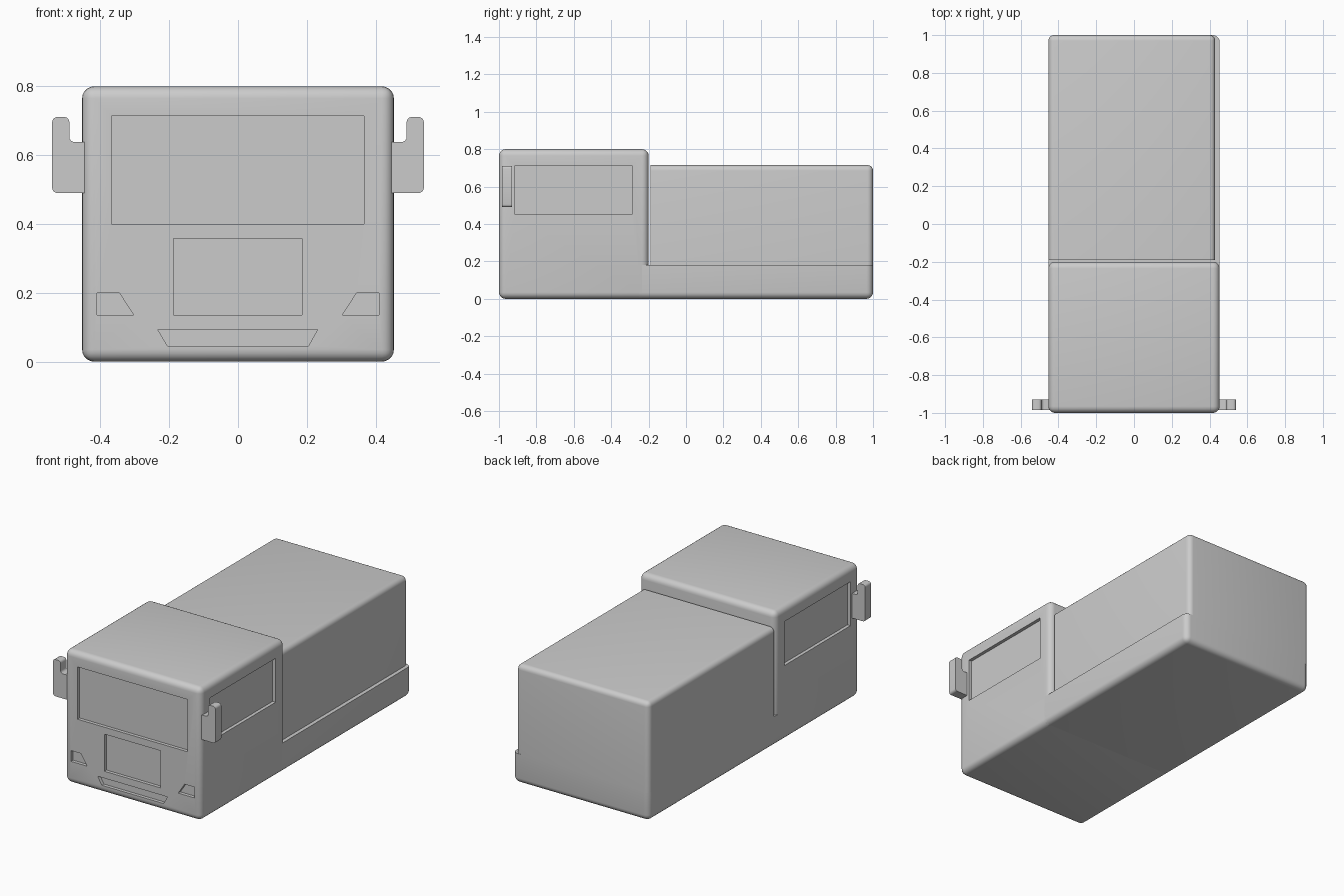
import bpy, bmesh, math
from mathutils import Vector

if "Cube" in bpy.data.objects:
    bpy.data.objects.remove(bpy.data.objects["Cube"], do_unlink=True)

grey = bpy.data.materials.new("plain grey")
grey.use_nodes = True
color = (0.6, 0.6, 0.6, 1)
grey.diffuse_color = color
grey.node_tree.nodes["Principled BSDF"].inputs["Base Color"].default_value = color


def finish(name, bm):
    bmesh.ops.recalc_face_normals(bm, faces=bm.faces)
    mesh = bpy.data.meshes.new(name)
    bm.to_mesh(mesh)
    bm.free()
    mesh.materials.append(grey)
    obj = bpy.data.objects.new(name, mesh)
    bpy.context.collection.objects.link(obj)
    return obj


def block(name, lo, hi, radius=0, rounded=lambda mid: True):
    """Box between two corners; edges whose midpoint passes the rule are rounded."""
    bm = bmesh.new()
    bmesh.ops.create_cube(bm, size=1)
    lo, hi = Vector(lo), Vector(hi)
    for v in bm.verts:
        v.co = (lo + hi) / 2 + v.co * (hi - lo)
    if radius:
        edges = [e for e in bm.edges if rounded((e.verts[0].co + e.verts[1].co) / 2)]
        bmesh.ops.bevel(bm, geom=edges, offset=radius, segments=5, profile=0.5, affect='EDGES')
    return finish(name, bm)


def prism(name, outline, y0, y1, radius=0, sharp=lambda x: False):
    """Front outline (x, z) extruded from y0 to y1, with optional rounded corners."""
    bm = bmesh.new()
    face = bm.faces.new([bm.verts.new((x, y0, z)) for x, z in outline])
    result = bmesh.ops.extrude_face_region(bm, geom=[face])
    for v in result["geom"]:
        if isinstance(v, bmesh.types.BMVert):
            v.co.y = y1
    if radius:
        edges = [e for e in bm.edges if abs(e.verts[0].co.y - e.verts[1].co.y) > 0.01
                 and not sharp(e.verts[0].co.x)]
        bmesh.ops.bevel(bm, geom=edges, offset=radius, segments=4, profile=0.5, affect='EDGES')
    return finish(name, bm)


def rect(x0, x1, z0, z1):
    return [(x0, z0), (x1, z0), (x1, z1), (x0, z1)]


def smooth(obj):
    bpy.ops.object.select_all(action='DESELECT')
    obj.select_set(True)
    bpy.context.view_layer.objects.active = obj
    bpy.ops.object.shade_smooth_by_angle(angle=math.radians(35))


W, DEPTH = 0.453, 0.02

# Cab, chassis and load box
cab = block("cab", (-W, -1, 0), (W, -0.2, 0.8), 0.035)
chassis = block("chassis", (-W, -0.25, 0), (W, 1, 0.18), 0.035,
                lambda m: m.y > 0 and m.z < 0.17)
cargo = block("cargo_box", (-W, -0.19, 0.17), (0.43, 1, 0.715), 0.03,
              lambda m: m.y > 0 and m.z > 0.2)

# Recesses in the front of the cab
lamp = [(0.41, 0.2), (0.345, 0.2), (0.303, 0.135), (0.41, 0.135)]
outlines = {
    "windshield": rect(-0.368, 0.366, 0.4, 0.714),
    "grille": rect(-0.188, 0.186, 0.135, 0.358),
    "bumper_slot": [(-0.233, 0.093), (0.231, 0.093), (0.205, 0.046), (-0.205, 0.046)],
    "left_headlight": lamp,
    "right_headlight": [(-x, z) for x, z in lamp],
}
cutters = [prism(n + "_cutter", o, -1.1, -1 + DEPTH) for n, o in outlines.items()]

# Side window recesses
for side, name in ((1, "left"), (-1, "right")):
    xs = sorted((side * (W - DEPTH), side * (W + 0.1)))
    cutters.append(block(name + "_window_cutter",
                         (xs[0], -0.915, 0.45), (xs[1], -0.29, 0.714)))

bpy.context.view_layer.objects.active = cab
for cutter in cutters:
    cutter.hide_render = True
    mod = cab.modifiers.new("recess", 'BOOLEAN')
    mod.operation = 'DIFFERENCE'
    mod.solver = 'EXACT'
    mod.object = cutter
    bpy.ops.object.modifier_apply(modifier=mod.name)
    bpy.data.objects.remove(cutter, do_unlink=True)

# Stepped side mirrors
step = [(0.44, 0.49), (0.54, 0.49), (0.54, 0.711), (0.49, 0.711), (0.49, 0.638), (0.44, 0.638)]
mirrors = []
for side, name in ((1, "left_mirror"), (-1, "right_mirror")):
    mirrors.append(prism(name, [(side * x, z) for x, z in step], -0.985, -0.93, 0.015,
                         lambda x: abs(x) < 0.45))

for obj in (cab, chassis, cargo, *mirrors):
    smooth(obj)
